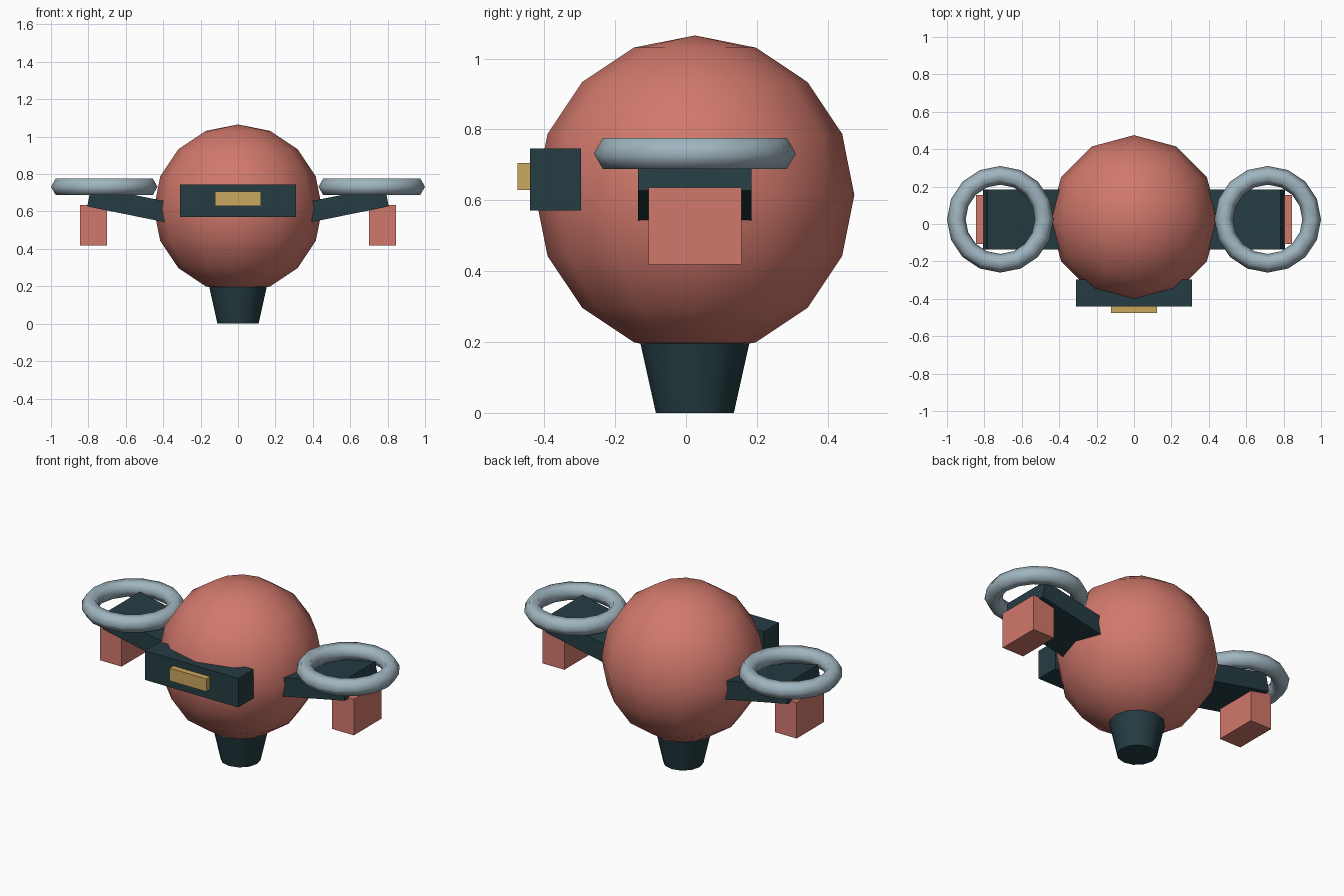
import bpy
import math

if "Cube" in bpy.data.objects:
    bpy.data.objects.remove(bpy.data.objects["Cube"])

CY = 0.025  # depth centre of the body


def material(name, rgb):
    m = bpy.data.materials.new(name)
    m.diffuse_color = (*rgb, 1)
    m.use_nodes = True
    m.node_tree.nodes["Principled BSDF"].inputs["Base Color"].default_value = m.diffuse_color
    return m


coral = material("coral", (0.64, 0.19, 0.15))
teal = material("dark teal", (0.018, 0.046, 0.055))
steel = material("blue grey", (0.35, 0.46, 0.52))
gold = material("gold", (0.60, 0.39, 0.115))


def finish(name, mat, smooth=None):
    ob = bpy.context.object
    ob.name = ob.data.name = name
    ob.data.materials.clear()
    ob.data.materials.append(mat)
    if smooth:
        bpy.ops.object.shade_smooth_by_angle(angle=math.radians(smooth))
    return ob


def box(name, mat, centre, size, tilt=0):
    bpy.ops.mesh.primitive_cube_add(size=1, location=centre, rotation=(0, tilt, 0))
    ob = finish(name, mat)
    ob.scale = size
    return ob


# Round body
bpy.ops.mesh.primitive_uv_sphere_add(segments=12, ring_count=8, radius=0.45,
                                     location=(0, CY, 0.615))
finish("body", coral, 80)

# Tapered foot
bpy.ops.mesh.primitive_cone_add(vertices=12, radius1=0.11, radius2=0.159, depth=0.22,
                                location=(0, CY, 0.11))
finish("foot", teal, 40)

# Face panel and its lens
box("face_panel", teal, (0, -0.368, 0.658), (0.62, 0.144, 0.175))
box("face_lens", gold, (0, -0.455, 0.667), (0.245, 0.04, 0.077))

# Arms, rotor rings and hanging pods on both sides
TILT, LENGTH, THICK = 0.2, 0.5, 0.11
c, s = math.cos(TILT), math.sin(TILT)
for side, tag in ((1, "right"), (-1, "left")):
    # arm rises outward; centre found from its lower outer corner
    ax = 0.806 - c * LENGTH / 2 - s * THICK / 2
    az = 0.627 - s * LENGTH / 2 + c * THICK / 2
    box(tag + "_arm", teal, (side * ax, CY, az), (LENGTH, 0.32, THICK), -side * TILT)

    bpy.ops.mesh.primitive_torus_add(major_segments=16, minor_segments=6,
                                     major_radius=0.235, minor_radius=0.05,
                                     location=(side * 0.715, CY, 0.732))
    finish(tag + "_ring", steel, 80)

    box(tag + "_pod", coral, (side * 0.773, CY, 0.527), (0.145, 0.262, 0.217))
